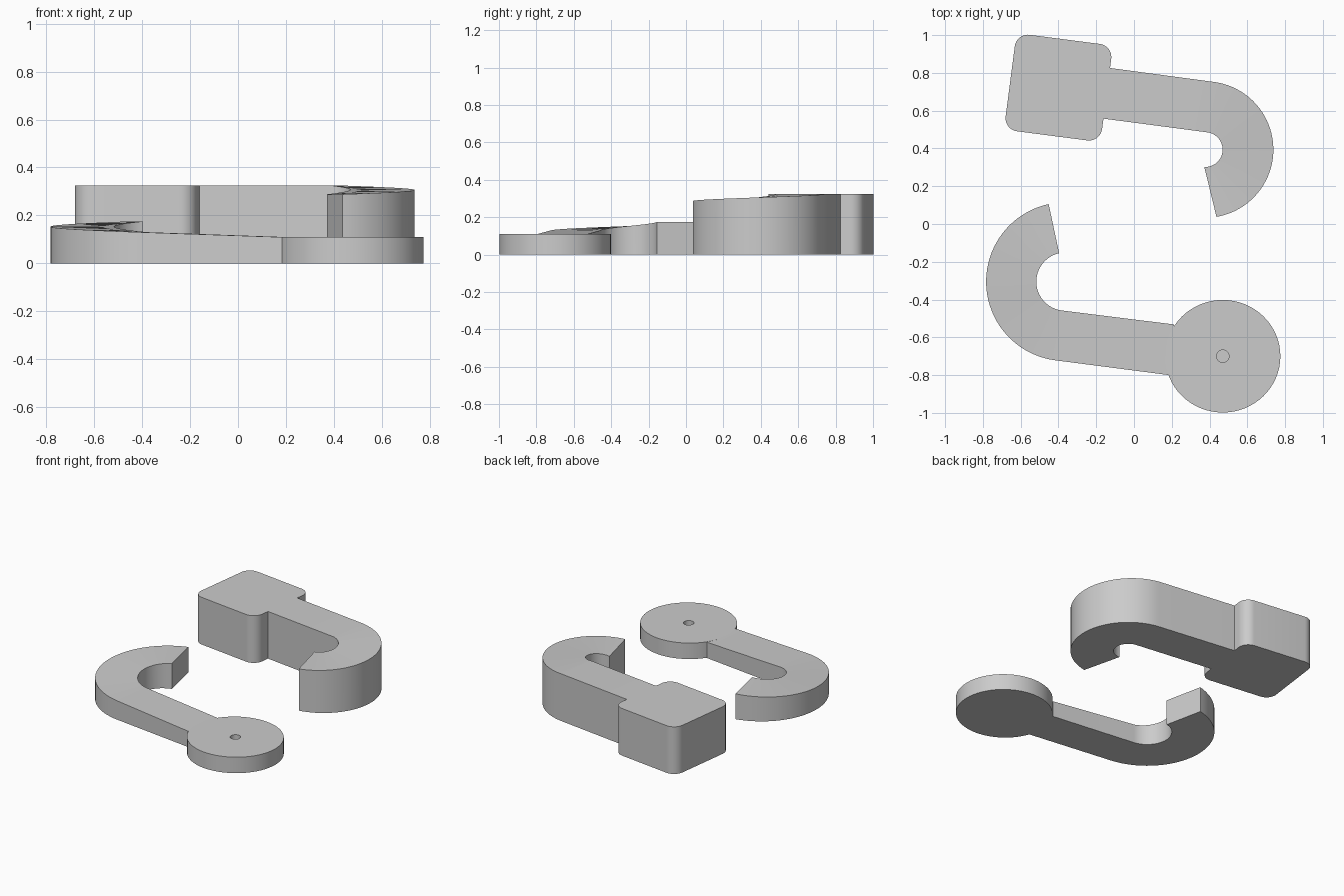
import bpy, bmesh
from math import cos, sin, radians, pi

if "Cube" in bpy.data.objects:
    bpy.data.objects.remove(bpy.data.objects["Cube"])


def finish(name, bm):
    bmesh.ops.remove_doubles(bm, verts=bm.verts, dist=1e-5)
    bmesh.ops.recalc_face_normals(bm, faces=bm.faces)
    me = bpy.data.meshes.new(name)
    bm.to_mesh(me)
    bm.free()
    ob = bpy.data.objects.new(name, me)
    bpy.context.collection.objects.link(ob)
    bpy.ops.object.select_all(action='DESELECT')
    ob.select_set(True)
    bpy.context.view_layer.objects.active = ob
    bpy.ops.object.shade_smooth_by_angle(angle=radians(30))
    return ob


def polar(c, r, deg):
    return c[0] + r * cos(radians(deg)), c[1] + r * sin(radians(deg))


def hook_arm(name, root_in, root_out, root_z, c, r_in, r_out, start, end_in, end_out, z0, z1, n=40):
    """Straight bar running into a circular hook, with a gently sloping top."""
    stations = [(root_in, root_out, root_z)]
    for i in range(n + 1):
        t = i / n
        stations.append((polar(c, r_in, start + (end_in - start) * t),
                         polar(c, r_out, start + (end_out - start) * t),
                         z0 + (z1 - z0) * t))
    bm = bmesh.new()
    rings = [[bm.verts.new((*a, 0)), bm.verts.new((*b, 0)),
              bm.verts.new((*b, z)), bm.verts.new((*a, z))] for a, b, z in stations]
    for p, q in zip(rings, rings[1:]):
        for k in range(4):
            m = (k + 1) % 4
            bm.faces.new((p[k], p[m], q[m], q[k]))
    bm.faces.new(rings[0])
    bm.faces.new(rings[-1])
    return finish(name, bm)


def rounded_pad(name, c, size, r, height, rot, n=10):
    bm = bmesh.new()
    h = size / 2 - r
    pts = []
    for k, (sx, sy) in enumerate(((1, 1), (-1, 1), (-1, -1), (1, -1))):
        for i in range(n + 1):
            x, y = polar((sx * h, sy * h), r, 90 * k + 90 * i / n)
            pts.append((c[0] + x * cos(rot) - y * sin(rot),
                        c[1] + x * sin(rot) + y * cos(rot)))
    base = bm.faces.new([bm.verts.new((*p, 0)) for p in pts])
    top = bmesh.ops.extrude_face_region(bm, geom=[base], use_keep_orig=True)
    for v in top['geom']:
        if isinstance(v, bmesh.types.BMVert):
            v.co.z = height
    return finish(name, bm)


def pivot_disc(name, c, rx, ry, height, hole, floor, n=64):
    """Disc with a blind centre hole, as a revolved profile."""
    bm = bmesh.new()
    rings = []
    for sx, sy, z in ((rx, ry, 0), (rx, ry, height), (hole, hole, height), (hole, hole, floor)):
        rings.append([bm.verts.new((c[0] + sx * cos(2 * pi * i / n),
                                    c[1] + sy * sin(2 * pi * i / n), z)) for i in range(n)])
    for p, q in zip(rings, rings[1:]):
        for i in range(n):
            j = (i + 1) % n
            bm.faces.new((p[i], p[j], q[j], q[i]))
    bm.faces.new(rings[0])
    bm.faces.new(rings[-1])
    return finish(name, bm)


# Tall half: square pad and its hook
rounded_pad("square_pad", (-0.40, 0.722), 0.515, 0.07, 0.325, radians(-7.4))
hook_arm("tall_hook_arm", (-0.163, 0.558), (-0.128, 0.826), 0.325,
         (0.377, 0.394), 0.092, 0.361, 82.5, -93, -80.5, 0.325, 0.288)

# Low half: round pad and its hook
pivot_disc("round_pad", (0.47, -0.70), 0.305, 0.298, 0.11, 0.033, 0.03)
hook_arm("low_hook_arm", (0.213, -0.532), (0.187, -0.80), 0.109,
         (-0.363, -0.305), 0.154, 0.42, 262.5, 102.5, 102.2, 0.13, 0.175)
